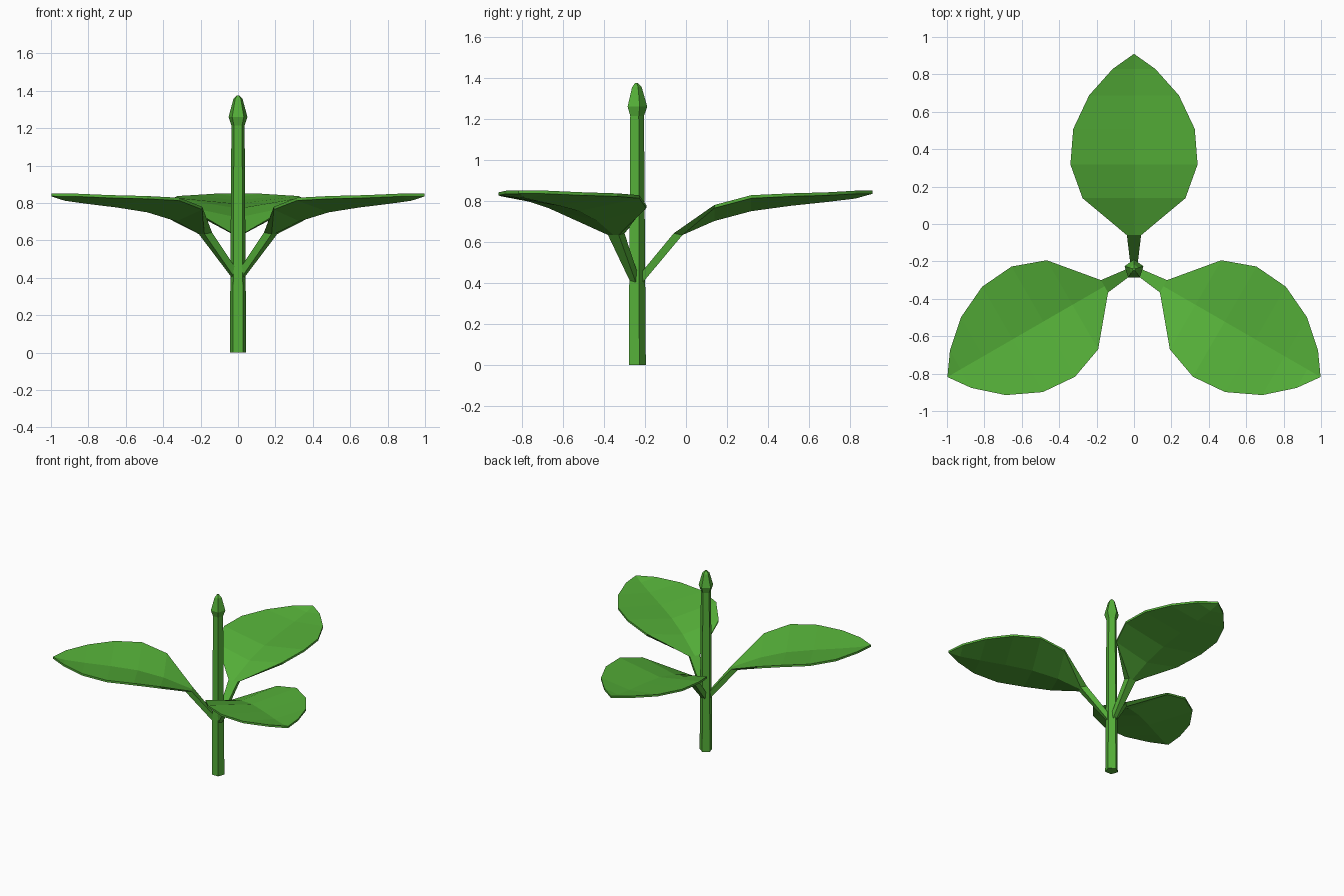
import bpy, bmesh, math
from mathutils import Matrix, Vector

if "Cube" in bpy.data.objects:
    bpy.data.objects.remove(bpy.data.objects["Cube"])

CENTER = Vector((0, -0.242, 0))

green = bpy.data.materials.new("leaf green")
green.diffuse_color = (0.09, 0.43, 0.04, 1)
green.use_nodes = True
green.node_tree.nodes["Principled BSDF"].inputs["Base Color"].default_value = green.diffuse_color


def loft(name, rings, matrix):
    """Skin a list of equal-length closed rings and cap both ends."""
    bm = bmesh.new()
    vs = [[bm.verts.new(p) for p in ring] for ring in rings]
    n = len(rings[0])
    for a, b in zip(vs, vs[1:]):
        for i in range(n):
            j = (i + 1) % n
            bm.faces.new((a[i], a[j], b[j], b[i]))
    bm.faces.new(vs[0])
    bm.faces.new(vs[-1])
    bmesh.ops.remove_doubles(bm, verts=bm.verts, dist=0.0005)
    bmesh.ops.recalc_face_normals(bm, faces=bm.faces)
    mesh = bpy.data.meshes.new(name)
    bm.to_mesh(mesh)
    bm.free()
    mesh.materials.append(green)
    obj = bpy.data.objects.new(name, mesh)
    obj.matrix_world = matrix
    bpy.context.collection.objects.link(obj)
    return obj


def pentagon(r, z):
    return [(r * math.cos(math.radians(90 + 72 * i)),
             r * math.sin(math.radians(90 + 72 * i)), z) for i in range(5)]


# Five-sided stem and the bud on its tip
place = Matrix.Translation(CENTER)
loft("stem", [pentagon(0.046, 0), pentagon(0.037, 1.22)], place)
loft("bud", [pentagon(r, z) for r, z in
             ((0.037, 1.215), (0.053, 1.26), (0.026, 1.355), (0.008, 1.375))], place)

# Leaf rows: distance out, half width, rim height, midrib height on top, midrib underneath
ROWS = [
    (0.380, 0.275, 0.780, 0.722, 0.702),
    (0.560, 0.340, 0.828, 0.770, 0.750),
    (0.750, 0.325, 0.837, 0.795, 0.776),
    (0.930, 0.240, 0.842, 0.813, 0.795),
    (1.070, 0.115, 0.850, 0.830, 0.812),
    (1.152, 0.000, 0.850, 0.850, 0.836),
]


def leaf_ring(s, w, rim, top, under):
    t = 0.015
    return [(-w, s, rim), (0, s, top), (w, s, rim),
            (w, s, rim - t), (0, s, under), (-w, s, rim - t)]


def stalk_ring(w, s_top, z_top, s_low, z_low):
    return [(-w, s_top, z_top), (0, s_top, z_top), (w, s_top, z_top),
            (w * 0.8, s_low, z_low), (0, s_low, z_low), (-w * 0.8, s_low, z_low)]


# Three leaves with their stalks, evenly turned around the stem
joint = stalk_ring(0.038, 0.182, 0.642, 0.225, 0.634)
blade = [joint] + [leaf_ring(*row) for row in ROWS]
stalk = [stalk_ring(0.018, 0.015, 0.44, 0.025, 0.395), joint]
for name, angle in (("back", 0), ("left", 120), ("right", 240)):
    turn = place @ Matrix.Rotation(math.radians(angle), 4, 'Z')
    loft(name + "_leaf", blade, turn)
    loft(name + "_leaf_stalk", stalk, turn)
